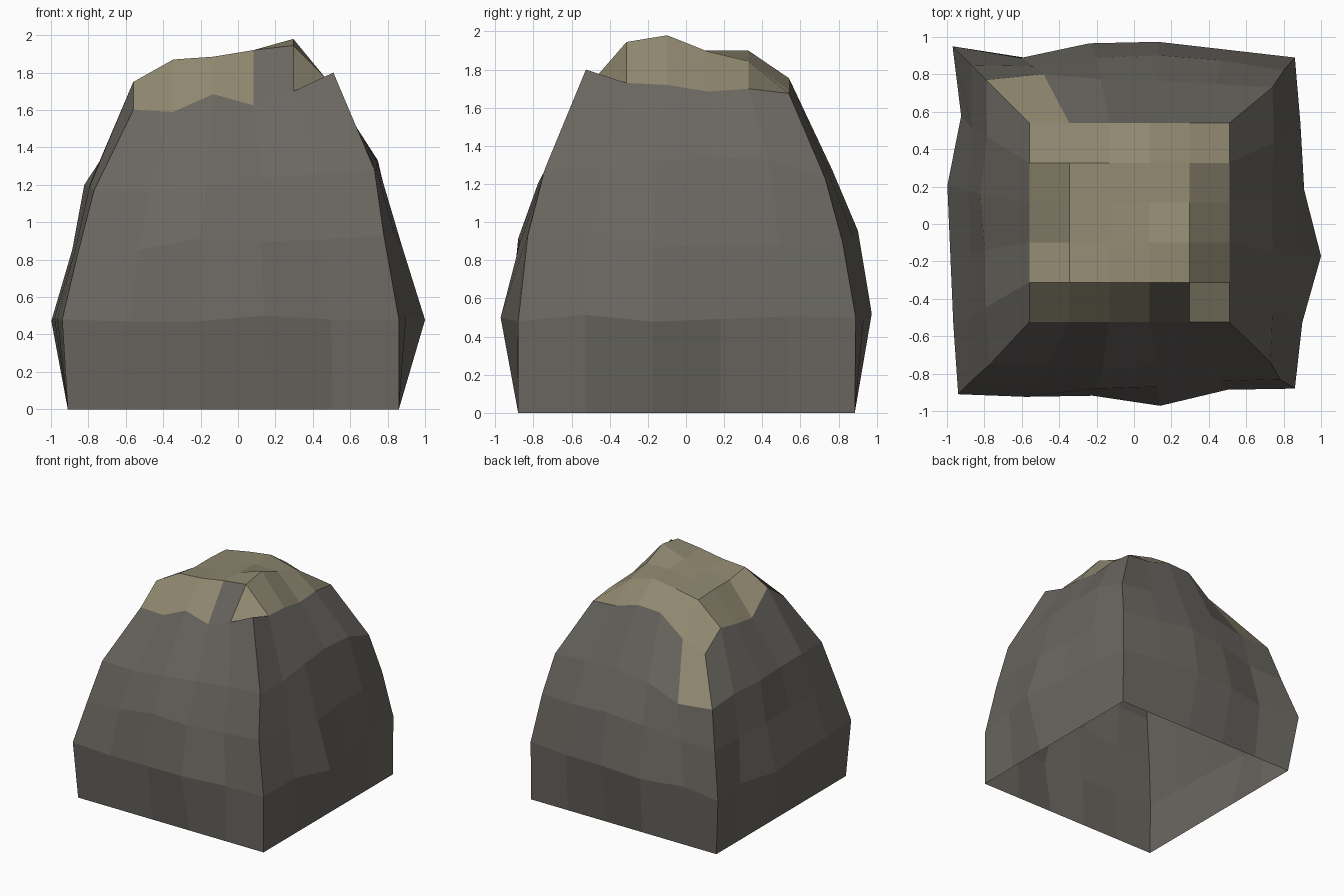
import bpy
import bmesh

cube = bpy.data.objects.get("Cube")
if cube:
    bpy.data.objects.remove(cube, do_unlink=True)

SEGMENTS = 5


def make_material(name, color):
    mat = bpy.data.materials.new(name)
    mat.use_nodes = True
    mat.diffuse_color = color
    mat.node_tree.nodes["Principled BSDF"].inputs["Base Color"].default_value = color
    return mat


def ring_points(corners, bulges, lifts):
    """Square ring of points: each side is divided evenly, then pushed outward and up."""
    outward = [(0, -1), (1, 0), (0, 1), (-1, 0)]
    points = []
    for side, (dx, dy) in enumerate(outward):
        start, end = corners[side], corners[(side + 1) % len(corners)]
        points.append(start)
        for step in range(1, SEGMENTS):
            t = step / SEGMENTS
            x, y, z = (a + (b - a) * t for a, b in zip(start, end))
            push, lift = bulges[side][step - 1], lifts[side][step - 1]
            points.append((x + dx * push, y + dy * push, z + lift))
    return points


# Rock wall rings, bottom to top: corners, then side bulges and lifts
# (sides in order front, right, back, left, walking round the rock)
flat = [[0] * 4] * 4
ground = ring_points(
    [(-.91, -.88, 0), (.86, -.88, 0), (.86, .885, 0), (-.91, .885, 0)], flat, flat)
belly = ring_points(
    [(-.94, -.91, .48), (.86, -.88, .48), (.86, .89, .5), (-.97, .95, .5)],
    [[.02, .02, .08, 0], [.04, .14, .05, .03], [.03, .06, .04, -.05], [-.04, .04, .03, .02]],
    [[-.01, -.01, .02, 0], [.03, -.01, 0, .01], [0, .02, 0, 0], [0, -.02, 0, 0]])
waist = ring_points(
    [(-.86, -.83, .82), (.78, -.83, .93), (.8, .82, .9), (-.87, .85, .86)],
    [[.02, .05, .04, .01], [.05, .09, .06, .05], [.05, .07, .05, 0], [0, .02, .01, .01]],
    [[.01, .05, .01, 0], [.02, -.05, -.03, -.03], [.03, .07, .05, 0], [0, .01, .02, .02]])
shoulder = ring_points(
    [(-.77, -.75, 1.17), (.73, -.74, 1.28), (.74, .73, 1.23), (-.79, .77, 1.17)],
    [[0, .03, .01, 0], [.01, .01, 0, .01], [.01, .02, .02, .04], [0, .04, .02, .02]],
    [[-.03, -.01, 0, 0], [.01, .06, .09, .09], [.04, .07, .05, -.03], [.02, .03, .02, .02]])

# Cap heights, one row per step from front to back
cap_heights = [
    [1.6, 1.59, 1.685, 1.625, 1.7, 1.8],
    [1.75, 1.87, 1.885, 1.92, 1.945, 1.73],
    [1.57, 1.84, 1.88, 1.91, 1.98, 1.72],
    [1.6, 1.84, 1.87, 1.9, 1.895, 1.685],
    [1.645, 1.83, 1.87, 1.9, 1.845, 1.7],
    [1.5, 1.576, 1.745, 1.755, 1.69, 1.675]]

bm = bmesh.new()
rings = [[bm.verts.new(p) for p in ring] for ring in (ground, belly, waist, shoulder)]
cap = [[bm.verts.new((-.56 + .214 * i, -.525 + .213 * j, z)) for i, z in enumerate(row)]
       for j, row in enumerate(cap_heights)]

# The cap rim closes the wall
last = SEGMENTS
rim = ([cap[0][k] for k in range(last)] + [cap[k][last] for k in range(last)]
       + [cap[last][last - k] for k in range(last)] + [cap[last - k][0] for k in range(last)])
rings.append(rim)

# Wall faces; the base stays open
count = len(rim)
for level, (low, high) in enumerate(zip(rings, rings[1:])):
    for k in range(count):
        n = (k + 1) % count
        face = bm.faces.new((low[k], low[n], high[n], high[k]))
        # One sandy patch runs down the back beside the right corner
        sandy = level == 3 and k == 3 * SEGMENTS - 1
        face.material_index = 1 if sandy else 0

# Sandy cap with a single bare stone patch at the front
for j in range(last):
    for i in range(last):
        face = bm.faces.new((cap[j][i], cap[j][i + 1], cap[j + 1][i + 1], cap[j + 1][i]))
        face.material_index = 0 if (i, j) == (3, 0) else 1

mesh = bpy.data.meshes.new("rock")
bm.to_mesh(mesh)
bm.free()
mesh.materials.append(make_material("dark_stone", (.145, .135, .118, 1)))
mesh.materials.append(make_material("sandy_stone", (.28, .25, .165, 1)))
rock = bpy.data.objects.new("rock", mesh)
bpy.context.collection.objects.link(rock)
